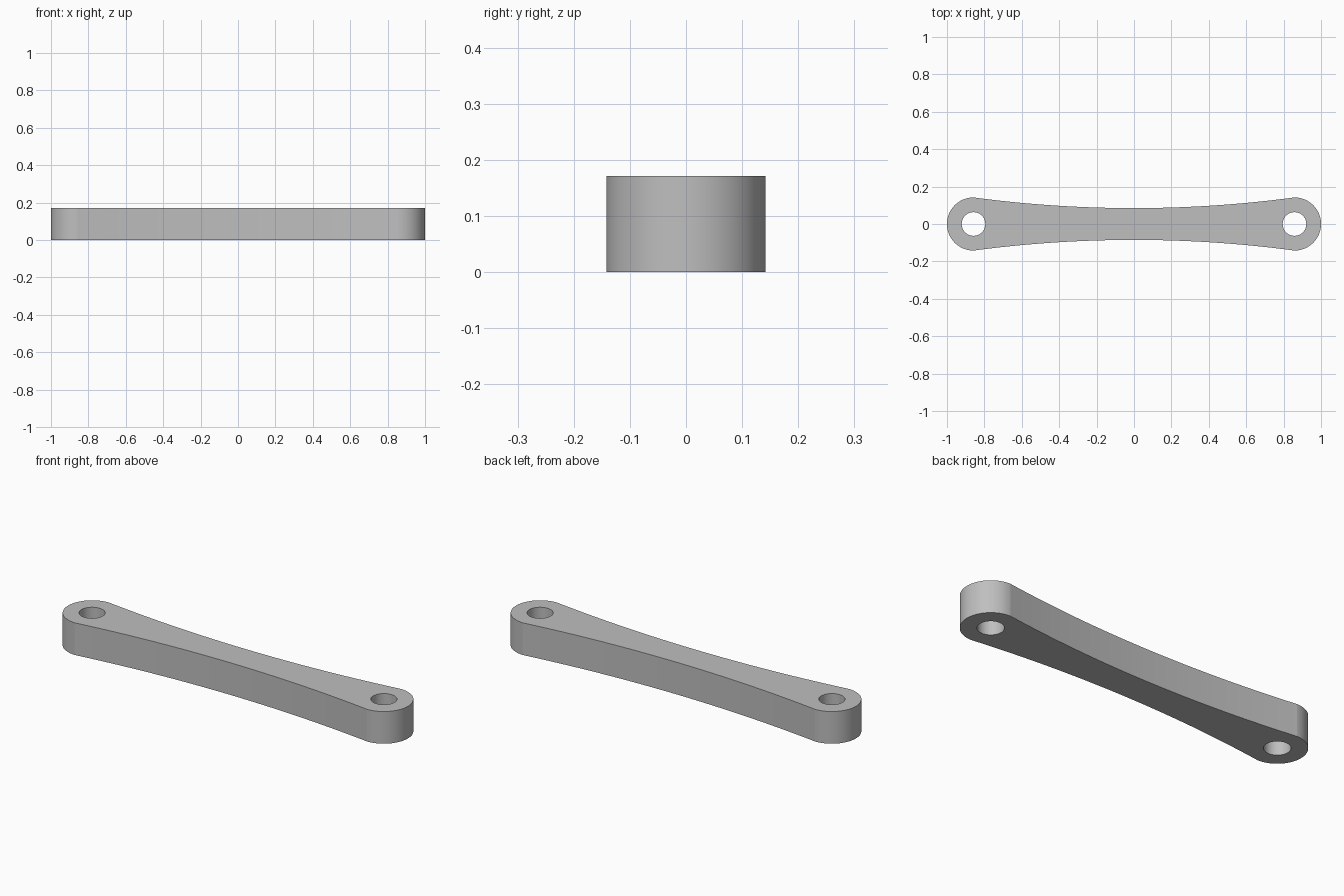
import bpy
import bmesh
from math import sin, cos, pi, asin, radians

cube = bpy.data.objects.get("Cube")
if cube:
    bpy.data.objects.remove(cube, do_unlink=True)

HEIGHT = 0.171
END_RADIUS = 0.142
END_X = 1 - END_RADIUS
HOLE_RADIUS = 0.063
WAIST = 0.085

metal = bpy.data.materials.new("plain grey")
grey = (0.52, 0.52, 0.52, 1)
metal.diffuse_color = grey
metal.use_nodes = True
metal.node_tree.nodes["Principled BSDF"].inputs["Base Color"].default_value = grey


def arc(cx, cy, radius, start, end, steps):
    """Points along an arc, leaving out the last one."""
    return [(cx + radius * cos(start + (end - start) * i / steps),
             cy + radius * sin(start + (end - start) * i / steps))
            for i in range(steps)]


def add_loop(bm, points):
    verts = [bm.verts.new((x, y, 0)) for x, y in points]
    return [bm.edges.new((v, verts[(i + 1) % len(verts)]))
            for i, v in enumerate(verts)]


# Outline: a round end and a concave side, then the same turned half way round
sag = END_RADIUS - WAIST
side_radius = (END_X ** 2 + sag ** 2) / (2 * sag)
half = asin(END_X / side_radius)
outline = arc(END_X, 0, END_RADIUS, -pi / 2, pi / 2, 64)
outline += arc(0, WAIST + side_radius, side_radius,
               -pi / 2 + half, -pi / 2 - half, 40)
outline += [(-x, -y) for x, y in outline]

# Flat plate with a pin hole near each end
bm = bmesh.new()
edges = add_loop(bm, outline)
for side in (-1, 1):
    edges += add_loop(bm, arc(side * END_X, 0, HOLE_RADIUS, 0, 2 * pi, 96))
bmesh.ops.triangle_fill(bm, use_beauty=True, edges=edges)

# Thickness
top = bmesh.ops.extrude_face_region(bm, geom=bm.faces[:], use_keep_orig=True)
bmesh.ops.translate(bm, vec=(0, 0, HEIGHT),
                    verts=[g for g in top["geom"] if isinstance(g, bmesh.types.BMVert)])
bmesh.ops.recalc_face_normals(bm, faces=bm.faces[:])

mesh = bpy.data.meshes.new("link_arm")
bm.to_mesh(mesh)
bm.free()
mesh.materials.append(metal)
link_arm = bpy.data.objects.new("link_arm", mesh)
bpy.context.collection.objects.link(link_arm)

# Smooth walls with crisp rims
bpy.ops.object.select_all(action="DESELECT")
link_arm.select_set(True)
bpy.context.view_layer.objects.active = link_arm
bpy.ops.object.shade_smooth_by_angle(angle=radians(5))
